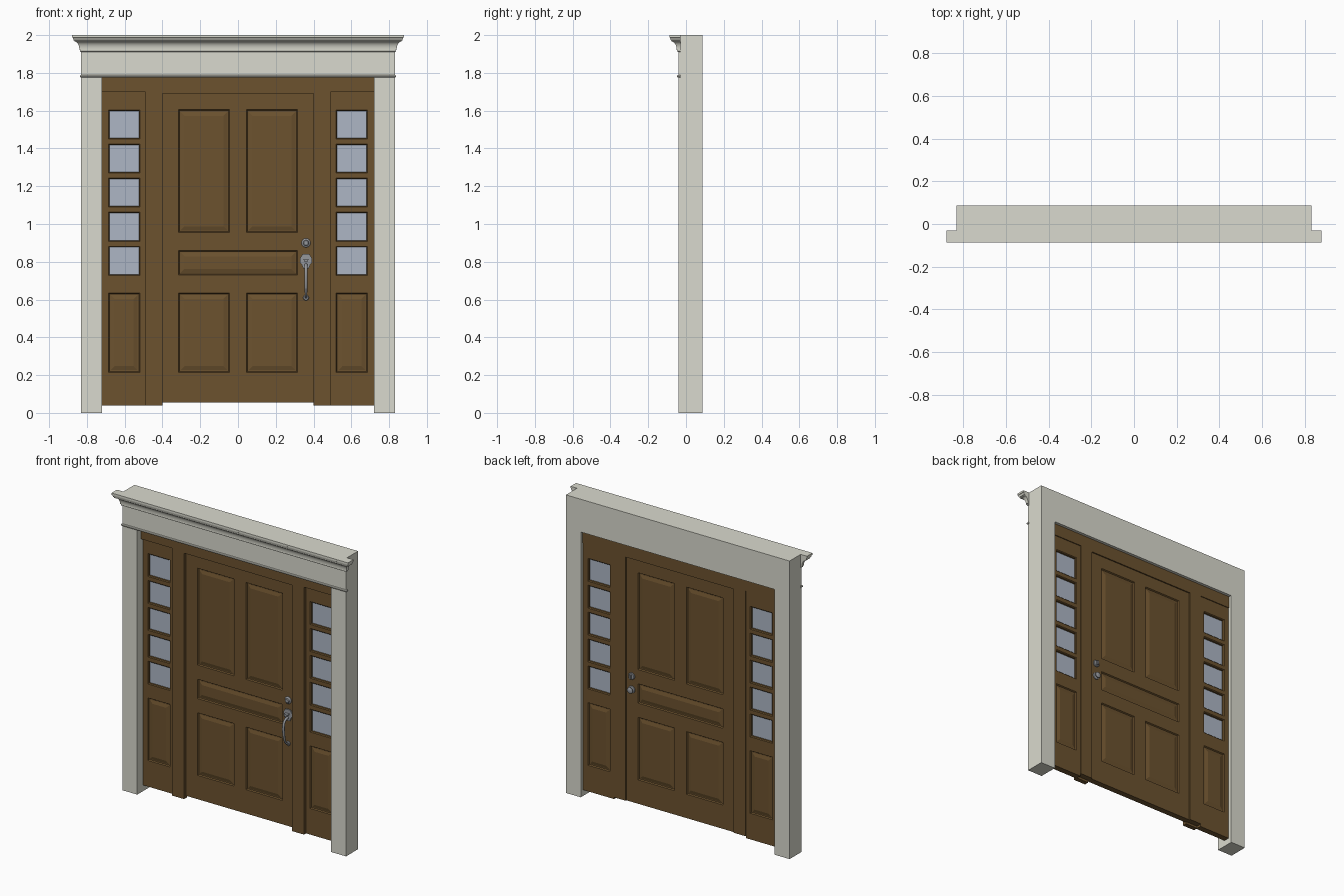
import bpy, bmesh, math
from mathutils import Matrix

if "Cube" in bpy.data.objects:
    bpy.data.objects.remove(bpy.data.objects["Cube"])


def material(name, rgb):
    m = bpy.data.materials.new(name)
    m.diffuse_color = (*rgb, 1)
    m.use_nodes = True
    m.node_tree.nodes["Principled BSDF"].inputs["Base Color"].default_value = m.diffuse_color
    return m


PAINT = material("paint", (0.70, 0.70, 0.62))
WOOD = material("wood", (0.15, 0.085, 0.028))
GLASS = material("glass", (0.42, 0.47, 0.56))
METAL = material("metal", (0.30, 0.31, 0.33))


def finish(name, bm, mat, smooth=False):
    bmesh.ops.remove_doubles(bm, verts=bm.verts, dist=1e-5)
    bmesh.ops.recalc_face_normals(bm, faces=bm.faces)
    me = bpy.data.meshes.new(name)
    bm.to_mesh(me)
    bm.free()
    ob = bpy.data.objects.new(name, me)
    bpy.context.collection.objects.link(ob)
    me.materials.append(mat)
    if smooth:
        bpy.ops.object.select_all(action='DESELECT')
        ob.select_set(True)
        bpy.context.view_layer.objects.active = ob
        bpy.ops.object.shade_smooth_by_angle(angle=math.radians(35))
    return ob


def quad(bm, pts):
    return bm.faces.new([bm.verts.new(p) for p in pts])


def plate(name, outline, y0, y1, mat):
    """Extrude an (x, z) outline from y0 to y1."""
    bm = bmesh.new()
    f = quad(bm, [(x, y0, z) for x, z in outline])
    ext = bmesh.ops.extrude_face_region(bm, geom=[f], use_keep_orig=True)["geom"]
    bmesh.ops.translate(bm, vec=(0, y1 - y0, 0),
                        verts=[v for v in ext if isinstance(v, bmesh.types.BMVert)])
    return finish(name, bm, mat)


def mirrored(half):
    """Complete a left-half outline symmetrically about x = 0."""
    return half + [(-x, z) for x, z in reversed(half)]


def moulding(name, profile):
    """Sweep an (offset, z) profile around the front with mitred short returns."""
    bm = bmesh.new()
    rings = []
    for s, mid in ((-1, False), (-1, True), (1, True), (1, False)):
        rings.append([bm.verts.new((s * (0.83 + d), -0.04 - d if mid else -0.03, z))
                      for d, z in profile])
    n = len(profile)
    for a, b in zip(rings, rings[1:]):
        for i in range(n):
            j = (i + 1) % n
            bm.faces.new((a[i], a[j], b[j], b[i]))
    bm.faces.new(rings[0])
    bm.faces.new(rings[-1])
    return finish(name, bm, PAINT, True)


def rect(r, inset, y):
    x0, x1, z0, z1 = r
    return [(x0 + inset, y, z0 + inset), (x1 - inset, y, z0 + inset),
            (x1 - inset, y, z1 - inset), (x0 + inset, y, z1 - inset)]


def ring(bm, a, b):
    for i in range(4):
        j = (i + 1) % 4
        quad(bm, (a[i], a[j], b[j], b[i]))


RAISED = [(0, 0), (0.005, 0.008), (0.011, 0.008), (0.032, 0.002)]
REVEAL = [(0, 0), (0.005, 0.005), (0.005, 0.013)]


def panelled(name, xs, zs, panels, holes, y0, y1):
    """Two-sided slab with raised panels and open lights."""
    bm = bmesh.new()
    for x0, x1 in zip(xs, xs[1:]):
        for z0, z1 in zip(zs, zs[1:]):
            cx, cz = (x0 + x1) / 2, (z0 + z1) / 2
            if not any(a < cx < b and c < cz < d for a, b, c, d in panels + holes):
                for y in (y0, y1):
                    quad(bm, rect((x0, x1, z0, z1), 0, y))
    for group, prof in ((panels, RAISED), (holes, REVEAL)):
        for r in group:
            for y, s in ((y0, 1), (y1, -1)):
                loops = [rect(r, i, y + s * d) for i, d in prof]
                for a, b in zip(loops, loops[1:]):
                    ring(bm, a, b)
                if prof is RAISED:
                    quad(bm, loops[-1])
            if prof is REVEAL:
                i, d = prof[-1]
                ring(bm, rect(r, i, y0 + d), rect(r, i, y1 - d))
    outer = (xs[0], xs[-1], zs[0], zs[-1])
    ring(bm, rect(outer, 0, y0), rect(outer, 0, y1))
    return finish(name, bm, WOOD)


def turned(name, x, z, profile, segs=24):
    """Lathe an (radius, y) profile about a y-directed axis."""
    bm = bmesh.new()
    vs = [bm.verts.new((x + r, y, z)) for r, y in profile]
    es = [bm.edges.new(p) for p in zip(vs, vs[1:])]
    bmesh.ops.spin(bm, geom=vs + es, cent=(x, 0, z), axis=(0, 1, 0),
                   angle=2 * math.pi, steps=segs, use_merge=True)
    return finish(name, bm, METAL, True)


# Painted surround and mouldings
plate("surround", mirrored([(-0.83, 2), (-0.83, 0), (-0.72, 0), (-0.72, 1.78)]),
      -0.04, 0.0875, PAINT)
cove = [(0.010 + 0.026 * (1 - math.cos(t)), 1.926 + 0.040 * math.sin(t))
        for t in [math.pi / 2 * i / 6 for i in range(7)]]
moulding("cornice", [(0, 1.910), (0.005, 1.912), (0.007, 1.916), (0.005, 1.920), (0.010, 1.922)]
         + cove + [(0.036, 1.971), (0.040, 1.973), (0.043, 1.980), (0.044, 1.986),
                   (0.0475, 1.988), (0.0475, 2.0), (0, 2.0)])
moulding("lower_bead", [(0, 1.775), (0.004, 1.776), (0.007, 1.780), (0.007, 1.784),
                        (0.004, 1.788), (0, 1.789)])

# Wooden frame: head and mullions in one piece, deeper stop behind
for name, y0, y1, foot in (("frame_front", 0.0, 0.03, 0.04), ("frame_back", 0.03, 0.068, 0.055)):
    plate(name, mirrored([(-0.72, 1.78), (-0.72, 1.70), (-0.49, 1.70), (-0.49, foot),
                          (-0.40, foot), (-0.40, 1.69)]), y0, y1, WOOD)

# Door
cols = [(-0.315, -0.045), (0.045, 0.315)]
door_panels = [(a, b, c, d) for a, b in cols for c, d in ((0.215, 0.635), (0.955, 1.605))]
panelled("door", [-0.4, -0.315, -0.045, 0.045, 0.315, 0.4],
         [0.055, 0.215, 0.635, 0.73, 0.86, 0.955, 1.605, 1.69],
         door_panels + [(-0.315, 0.315, 0.73, 0.86)], [], 0.02, 0.06)

# Sidelights with five panes each
lights = [(0.728 + 0.1805 * i, 0.882 + 0.1805 * i) for i in range(5)]
for side, s in (("left", -1), ("right", 1)):
    a, b = sorted((s * 0.52, s * 0.685))
    o0, o1 = sorted((s * 0.49, s * 0.72))
    zs = [0.04, 0.215, 0.635] + [z for l in lights for z in l] + [1.70]
    panelled("sidelight_" + side, [o0, a, b, o1], zs, [(a, b, 0.215, 0.635)],
             [(a, b, c, d) for c, d in lights], 0.022, 0.062)
    for i, (c, d) in enumerate(lights):
        plate(f"pane_{side}_{i + 1}", [(a, c), (b, c), (b, d), (a, d)], 0.039, 0.045, GLASS)

# Door hardware, outside
HX = 0.36
turned("deadbolt", HX, 0.90, [(0, 0.002), (0.012, 0.002), (0.014, 0.005), (0.015, 0.010),
                              (0.021, 0.012), (0.024, 0.016), (0.024, 0.02)])
plate("handle_plate", [(HX + x, z) for x, z in (
    (-0.015, 0.765), (0.015, 0.765), (0.022, 0.785), (0.031, 0.795), (0.031, 0.820), (0.018, 0.840),
    (-0.018, 0.840), (-0.031, 0.820), (-0.031, 0.795), (-0.022, 0.785))], 0.012, 0.02, METAL)
plate("thumb_latch", [(HX - 0.014, 0.815), (HX - 0.008, 0.800), (HX + 0.008, 0.800),
                      (HX + 0.014, 0.815)], -0.012, 0.012, METAL)
turned("handle_foot", HX, 0.61, [(0, 0.012), (0.012, 0.012), (0.015, 0.016), (0.015, 0.02)])

cu = bpy.data.curves.new("handle_grip", 'CURVE')
cu.dimensions = '3D'
cu.bevel_depth = 0.008
cu.bevel_resolution = 3
cu.use_fill_caps = True
sp = cu.splines.new('NURBS')
path = [(0.015, 0.785, 1), (-0.015, 0.785, 1), (-0.034, 0.76, 1), (-0.032, 0.70, 1.1),
        (-0.022, 0.65, 0.9), (-0.008, 0.615, 0.7), (0.015, 0.61, 0.7)]
sp.points.add(len(path) - 1)
for p, (y, z, r) in zip(sp.points, path):
    p.co = (HX, y, z, 1)
    p.radius = r
sp.use_endpoint_u = True
sp.order_u = 4
grip = bpy.data.objects.new("handle_grip", cu)
bpy.context.collection.objects.link(grip)
cu.materials.append(METAL)
bpy.ops.object.select_all(action='DESELECT')
grip.select_set(True)
bpy.context.view_layer.objects.active = grip
bpy.ops.object.convert(target='MESH')

# Door hardware, inside
turned("inside_rose", HX, 0.90, [(0, 0.069), (0.020, 0.068), (0.023, 0.065), (0.023, 0.06)])
plate("thumb_turn", [(HX - 0.005, 0.886), (HX + 0.005, 0.886), (HX + 0.005, 0.914),
                     (HX - 0.005, 0.914)], 0.068, 0.082, METAL)
turned("inside_knob", HX, 0.81, [(0, 0.087), (0.012, 0.0865), (0.020, 0.082), (0.020, 0.077),
                                 (0.011, 0.071), (0.010, 0.067), (0.023, 0.065), (0.024, 0.06)])
